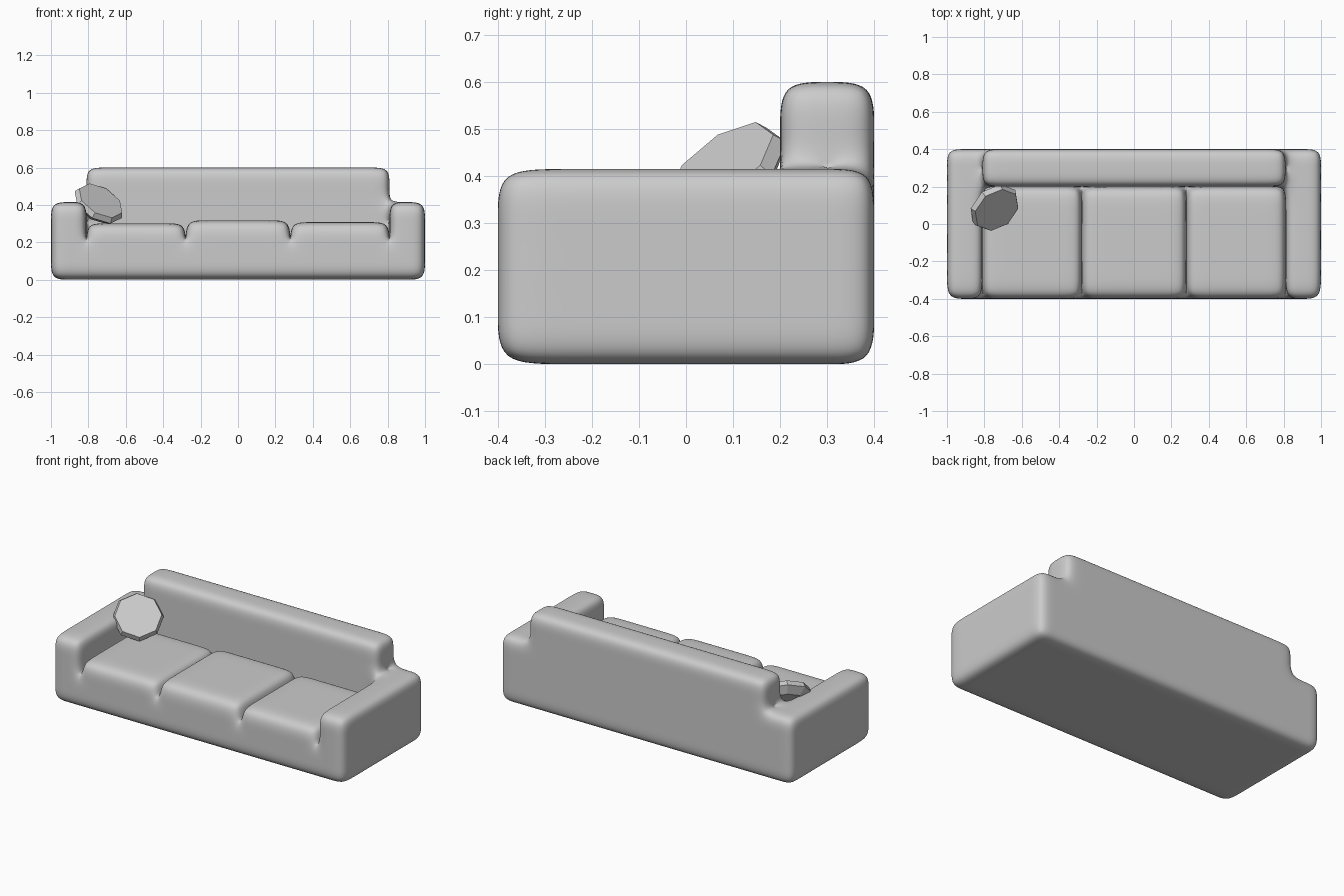
import bpy, bmesh
from mathutils import Vector, Matrix

if "Cube" in bpy.data.objects:
    bpy.data.objects.remove(bpy.data.objects["Cube"])


def finish(bm, name, smooth):
    bmesh.ops.recalc_face_normals(bm, faces=bm.faces[:])
    mesh = bpy.data.meshes.new(name)
    bm.to_mesh(mesh)
    bm.free()
    for p in mesh.polygons:
        p.use_smooth = smooth
    obj = bpy.data.objects.new(name, mesh)
    bpy.context.collection.objects.link(obj)
    return obj


# Sofa cage: a gridded box whose top cells are raised into seats, arms and back
XS = [-1, -.9, -.81, -.71, -.38, -.28, -.18, .18, .28, .38, .71, .81, .9, 1]
YS = [-.4, -.27, .08, .2, .3, .4]
ZS = [0, .11, .19]
bm = bmesh.new()
grid = {}


def vert(i, j, k):
    if (i, j, k) not in grid:
        grid[i, j, k] = bm.verts.new((XS[i], YS[j], ZS[k]))
    return grid[i, j, k]


NX, NY, NZ = len(XS) - 1, len(YS) - 1, len(ZS) - 1
top = []
for i in range(NX):
    for j in range(NY):
        cell = [(i, j), (i + 1, j), (i + 1, j + 1), (i, j + 1)]
        top.append(bm.faces.new([vert(a, b, NZ) for a, b in cell]))
        bm.faces.new([vert(a, b, 0) for a, b in reversed(cell)])
for k in range(NZ):
    for i in range(NX):
        for j in (0, NY):
            f = [vert(i, j, k), vert(i + 1, j, k), vert(i + 1, j, k + 1), vert(i, j, k + 1)]
            bm.faces.new(f if j == 0 else f[::-1])
    for j in range(NY):
        for i in (0, NX):
            f = [vert(i, j, k), vert(i, j + 1, k), vert(i, j + 1, k + 1), vert(i, j, k + 1)]
            bm.faces.new(f if i == NX else f[::-1])


def pick(faces, test):
    return [f for f in faces if test(f.calc_center_median())]


def raise_to(faces, *heights):
    for z in heights:
        old = faces
        geom = bmesh.ops.extrude_face_region(bm, geom=old)["geom"]
        faces = [g for g in geom if isinstance(g, bmesh.types.BMFace)]
        left = [f for f in old if f.is_valid]
        if left:
            bmesh.ops.delete(bm, geom=left, context="FACES_ONLY")
        for v in {v for f in faces for v in f.verts}:
            v.co.z = z
    return faces


# Three seat cushions, then the arm-and-back surround, then the taller back
seats = [pick(top, lambda c: a < c.x < b and c.y < .2)
         for a, b in ((-.81, -.28), (-.28, .28), (.28, .81))]
surround = pick(top, lambda c: abs(c.x) > .81 or c.y > .2)
for faces, z in zip(seats, (.302, .318, .308)):
    raise_to(faces, z)
rim = raise_to(surround, .31, .415)
raise_to(pick(rim, lambda c: abs(c.x) < .81 and c.y > .2), .5, .6)
sofa = finish(bm, "sofa_body", True)
sub = sofa.modifiers.new("rounding", "SUBSURF")
sub.levels = sub.render_levels = 3

# Octagonal throw pillow leaning in the left corner
bm = bmesh.new()
rings = []
for radius, z in ((.1, -.045), (.145, -.005), (.132, .025)):
    ring = bmesh.ops.create_circle(bm, segments=8, radius=radius)["verts"]
    bmesh.ops.translate(bm, verts=ring, vec=(0, 0, z))
    rings.append(ring)
for lo, hi in zip(rings, rings[1:]):
    for i in range(8):
        j = (i + 1) % 8
        bm.faces.new((lo[i], lo[j], hi[j], hi[i]))
bm.faces.new(rings[0][::-1])
bm.faces.new(rings[-1])
pillow = finish(bm, "throw_pillow", False)
tilt = Vector((.44, -.54, .72)).to_track_quat("Z", "Y").to_matrix().to_4x4()
pillow.matrix_world = Matrix.Translation((-.745, .088, .405)) @ tilt
